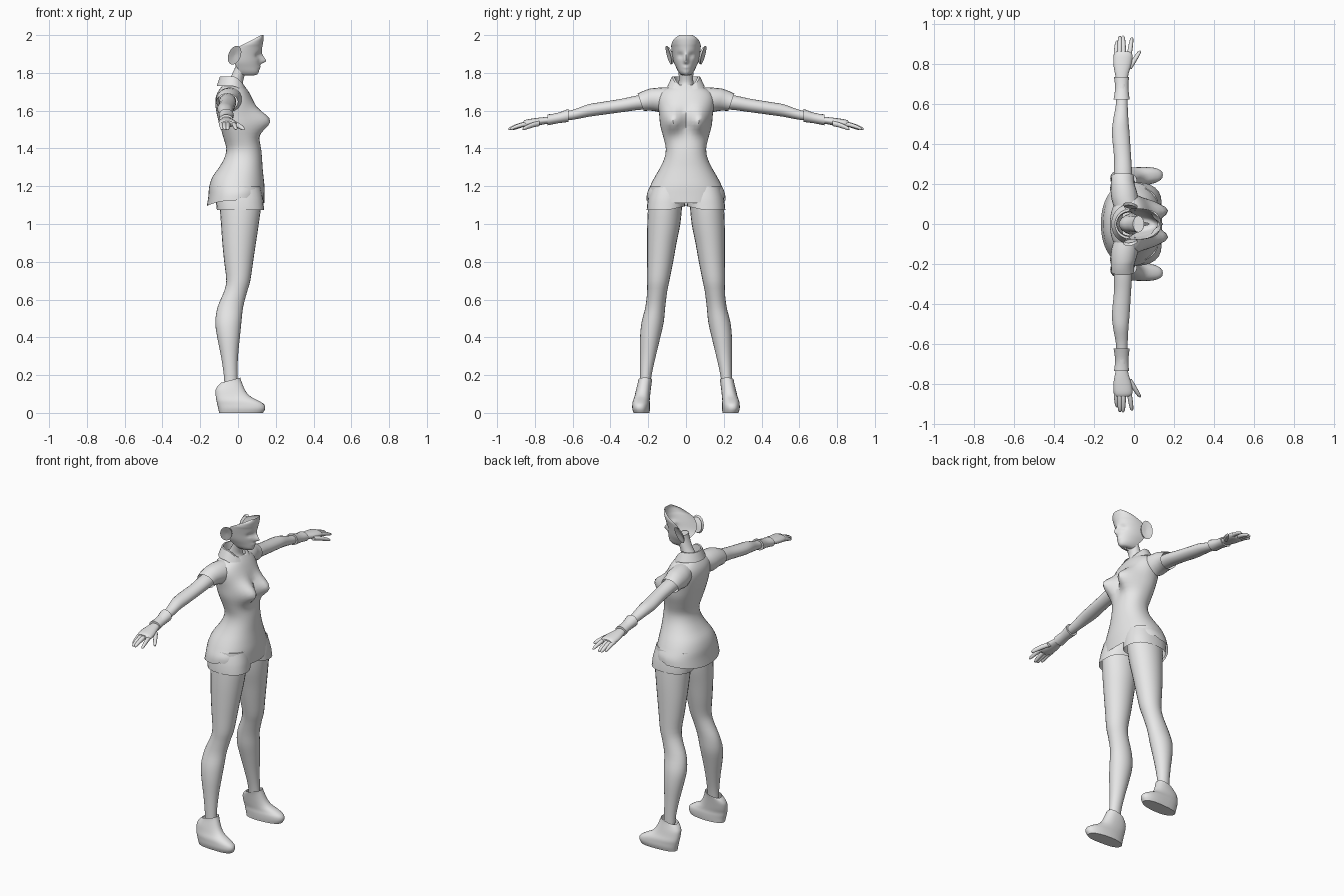
import bpy, bmesh, math
from math import sin, cos, pi, exp

grey = bpy.data.materials.new("plain_grey")
grey.diffuse_color = (0.8, 0.8, 0.8, 1)


def smooth_rows(rows, steps):
    """Catmull-Rom resampling of control rows."""
    out = []
    for i in range(len(rows) - 1):
        a, b, c, d = (rows[max(0, min(len(rows) - 1, i + k))] for k in (-1, 0, 1, 2))
        for s in range(steps):
            t = s / steps
            out.append([0.5 * (2 * q + (r - p) * t + (2 * p - 5 * q + 4 * r - w) * t * t
                               + (3 * q - p - 3 * r + w) * t ** 3)
                        for p, q, r, w in zip(a, b, c, d)])
    return out + [list(rows[-1])]


def skin(name, grid, closed=True, caps=(False, False), mirror=False, angle=50):
    """Skin a list of point rows into one smooth object."""
    bm = bmesh.new()
    g = [[bm.verts.new(p) for p in row] for row in grid]
    n = len(g[0])
    for r0, r1 in zip(g, g[1:]):
        for j in range(n if closed else n - 1):
            k = (j + 1) % n
            bm.faces.new((r0[j], r0[k], r1[k], r1[j]))
    if caps[0]:
        bm.faces.new(g[0][::-1])
    if caps[1]:
        bm.faces.new(g[-1])
    bmesh.ops.recalc_face_normals(bm, faces=bm.faces)
    me = bpy.data.meshes.new(name)
    bm.to_mesh(me)
    bm.free()
    ob = bpy.data.objects.new(name, me)
    bpy.context.collection.objects.link(ob)
    me.materials.append(grey)
    bpy.ops.object.select_all(action='DESELECT')
    ob.select_set(True)
    bpy.context.view_layer.objects.active = ob
    bpy.ops.object.shade_smooth_by_angle(angle=math.radians(angle))
    if mirror:
        m = ob.modifiers.new("mirror", 'MIRROR')
        m.use_axis = (False, True, False)
        m.use_mirror_merge = False
    return ob


def loft(name, rows, axis='z', n=20, power=2.0, steps=3, warp=None, **kw):
    """Rows are (height, x min, x max, other min, other max)."""
    grid = []
    for s, u0, u1, v0, v1 in smooth_rows(rows, steps):
        ring = []
        for j in range(n):
            c, d = cos(2 * pi * j / n), sin(2 * pi * j / n)
            c, d = (math.copysign(abs(q) ** (2 / power), q) for q in (c, d))
            u, v = (u0 + u1) / 2 + c * (u1 - u0) / 2, (v0 + v1) / 2 + d * (v1 - v0) / 2
            p = (u, v, s) if axis == 'z' else (u, s, v)
            ring.append(warp(*p) if warp else p)
        grid.append(ring)
    return skin(name, grid, **kw)


# Shirt body with bust and curved hem
def shirt_shape(x, y, z):
    front = max(0, min(1, x / 0.06))
    x += front * 0.082 * exp(-((abs(y) - 0.07) / 0.05) ** 2 - ((z - 1.545) / 0.06) ** 2)
    if z < 1.2:
        k = (1.2 - z) / 0.1
        z += k * (0.03 * (abs(y) / 0.21) ** 2 + (0.01 if x > 0 else -0.005))
    return x, y, z


body = [(1.1, -.165, .14, .21), (1.15, -.157, .14, .206), (1.2, -.152, .14, .19),
        (1.25, -.135, .135, .165), (1.3, -.1, .13, .136), (1.35, -.072, .127, .114),
        (1.4, -.062, .122, .107), (1.46, -.078, .11, .12), (1.52, -.095, .1, .136),
        (1.58, -.112, .098, .142), (1.64, -.12, .085, .15), (1.68, -.115, .068, .145),
        (1.71, -.1, .05, .12), (1.735, -.08, .03, .065)]
loft("shirt", [(z, a, b, -w, w) for z, a, b, w in body], n=40, power=2.2, warp=shirt_shape)

# Sleeves, their ends tilted with the arm
loft("sleeve", [(.08, -.1, .03, 1.6, 1.722), (.14, -.115, .02, 1.59, 1.722),
                (.2, -.115, .002, 1.6, 1.706), (.24, -.113, 0, 1.598, 1.69)],
     axis='y', mirror=True, warp=lambda x, y, z: (x, y + (z - 1.645) * .35 * (y > .15), z))

# Bare arms, cuffs, palms
loft("arm", [(.18, -.1, -.01, 1.61, 1.69), (.26, -.1, -.01, 1.603, 1.68),
             (.34, -.1, -.015, 1.592, 1.663), (.45, -.11, -.022, 1.577, 1.645),
             (.52, -.104, -.028, 1.567, 1.633), (.6, -.09, -.032, 1.552, 1.604),
             (.7, -.085, -.035, 1.54, 1.585)], axis='y', mirror=True)
loft("cuff", [(.622, -.102, -.022, 1.54, 1.61), (.68, -.094, -.028, 1.533, 1.588),
              (.733, -.1, -.025, 1.522, 1.58)], axis='y', n=16, mirror=True, caps=(True, True))
loft("palm", [(.7, -.085, -.035, 1.535, 1.57), (.75, -.095, -.027, 1.528, 1.566),
              (.8, -.103, -.012, 1.518, 1.56), (.845, -.1, -.008, 1.513, 1.553),
              (.86, -.09, -.02, 1.52, 1.545)],
     axis='y', n=16, mirror=True, caps=(True, True))

# Fingers and thumb: base x, tip x, base y, tip y, thickness
for nm, xb, xt, yb, yt, r in (("little_finger", -.09, -.085, .83, .915, .012),
                              ("ring_finger", -.072, -.07, .83, .938, .013),
                              ("middle_finger", -.052, -.055, .83, .94, .013),
                              ("index_finger", -.026, -.01, .83, .932, .012),
                              ("thumb", -.025, .03, .775, .865, .014)):
    rows = []
    for t, k in ((0, 1), (.35, 1), (.7, .9), (.93, .65), (1, .25)):
        x, y = xb + (xt - xb) * t, yb + (yt - yb) * t
        z = 1.532 - .03 * t ** 1.5
        rows.append((y, x - r * k, x + r * k, z - r * k, z + r * k))
    loft(nm, rows, axis='y', n=10, steps=2, mirror=True, caps=(True, True))

# Legs, shorts and wedge shoes
loft("leg", [(1.2, -.1, .12, .01, .19), (1.1, -.097, .122, .02, .2), (1.0, -.09, .11, .03, .205),
             (.9, -.083, .095, .05, .206), (.8, -.073, .08, .068, .206), (.7, -.062, .065, .088, .206),
             (.64, -.075, .048, .1, .206), (.56, -.108, .027, .11, .215), (.48, -.12, .018, .118, .235),
             (.4, -.11, .01, .136, .243), (.3, -.09, 0, .16, .243), (.2, -.075, -.003, .182, .243),
             (.1, -.07, 0, .195, .243)], n=24, mirror=True)
loft("shorts_leg", [(1.2, -.125, .12, -.005, .185), (1.14, -.12, .132, -.002, .2),
                    (1.1, -.115, .136, .003, .206), (1.075, -.112, .138, .006, .208)],
     n=24, power=2.3, mirror=True, caps=(True, False),
     warp=lambda x, y, z: (x, y, z + (.02 * max(0, .09 - y) / .09 if z < 1.12 else 0)))


def shoe_shape(x, y, z):
    # toe turned slightly outward, rim raised toward the front
    y += max(0, x) * .06
    if z > .12:
        z += (z - .12) / .06 * (x + .05) * .32
    return x, y, z


loft("shoe", [(0, -.1, .132, .192, .276), (.022, -.104, .144, .19, .282), (.045, -.11, .138, .19, .282),
              (.065, -.114, .108, .192, .28), (.09, -.118, .062, .19, .272), (.125, -.118, .034, .186, .264),
              (.155, -.106, .018, .182, .256), (.17, -.09, .012, .179, .253)],
     n=28, power=2.4, mirror=True, caps=(True, False), warp=shoe_shape)

# Neck
loft("neck", [(1.62, -.07, .07, -.055, .055), (1.69, -.075, .055, -.048, .048),
              (1.74, -.062, .028, -.04, .04), (1.78, -.038, .033, -.038, .038),
              (1.83, -.015, .05, -.042, .042), (1.86, -.005, .05, -.042, .042)], n=20, caps=(False, True))

# Folded collar, split at the front with pointed tips
collar = []
for k in range(4):
    row = []
    for j in range(33):
        a = -pi + pi * .14 + (2 * pi - pi * .28) * j / 32     # zero is the back
        f = max(0, -cos(a)) ** 1.5                             # toward the front
        top = (-.025 - .062 * cos(a), .062 * sin(a), 1.782 - .06 * f)
        mid = (-.025 - .07 * cos(a), .074 * sin(a), 1.782 - .065 * f)
        low = (-.025 - .088 * cos(a) + .012 * f, .098 * sin(a), 1.73 - .062 * f)
        inn = (-.025 - .06 * cos(a), .057 * sin(a), 1.715 - .03 * f)
        row.append((inn, top, mid, low)[k])
    collar.append(row)
skin("collar", collar, closed=False, angle=40)

# Face shell, open at the back: z, half width, front x, rear x
face_rows = [(1.786, .008, .075, .03), (1.79, .026, .098, .024), (1.805, .04, .11, .014),
             (1.83, .053, .113, -.006), (1.86, .066, .116, -.022), (1.9, .074, .122, -.022),
             (1.935, .078, .128, .0), (1.955, .076, .132, .035), (1.98, .063, .135, .085),
             (2.0, .035, .134, .122)]
face = []
for z, w, f, b in smooth_rows(face_rows, 4):
    row = []
    for j in range(37):
        a = -pi / 2 + pi * j / 36
        y, x = w * sin(a), b + (f - b) * cos(a) ** .85 if abs(a) < 1.57 else b
        x += .032 * exp(-(y / .011) ** 2 - ((z - 1.862) / (.012 if z < 1.862 else .03)) ** 2)   # nose
        x -= .012 * exp(-((abs(y) - .03) / .016) ** 2 - ((z - 1.893) / .013) ** 2)           # eyes
        x += .006 * exp(-(y / .018) ** 2 - ((z - 1.83) / .009) ** 2)                         # lips
        row.append((x, y, min(z, 2.0)))
    face.append(row)
skin("face", face, closed=False, angle=60)

# Ears: shallow flared dishes
ear = []
for r in (.05, .4, .75, 1, .85):
    row = []
    for j in range(18):
        a = 2 * pi * j / 18
        u, v = r * cos(a), r * sin(a)
        row.append((-.018 + .034 * u + .012 * v, .086 + .013 * v - .01 * u + (.006 * r if r != .85 else -.006),
                    1.894 + .05 * v))
    ear.append(row)
skin("ear", ear, mirror=True, caps=(True, False))
